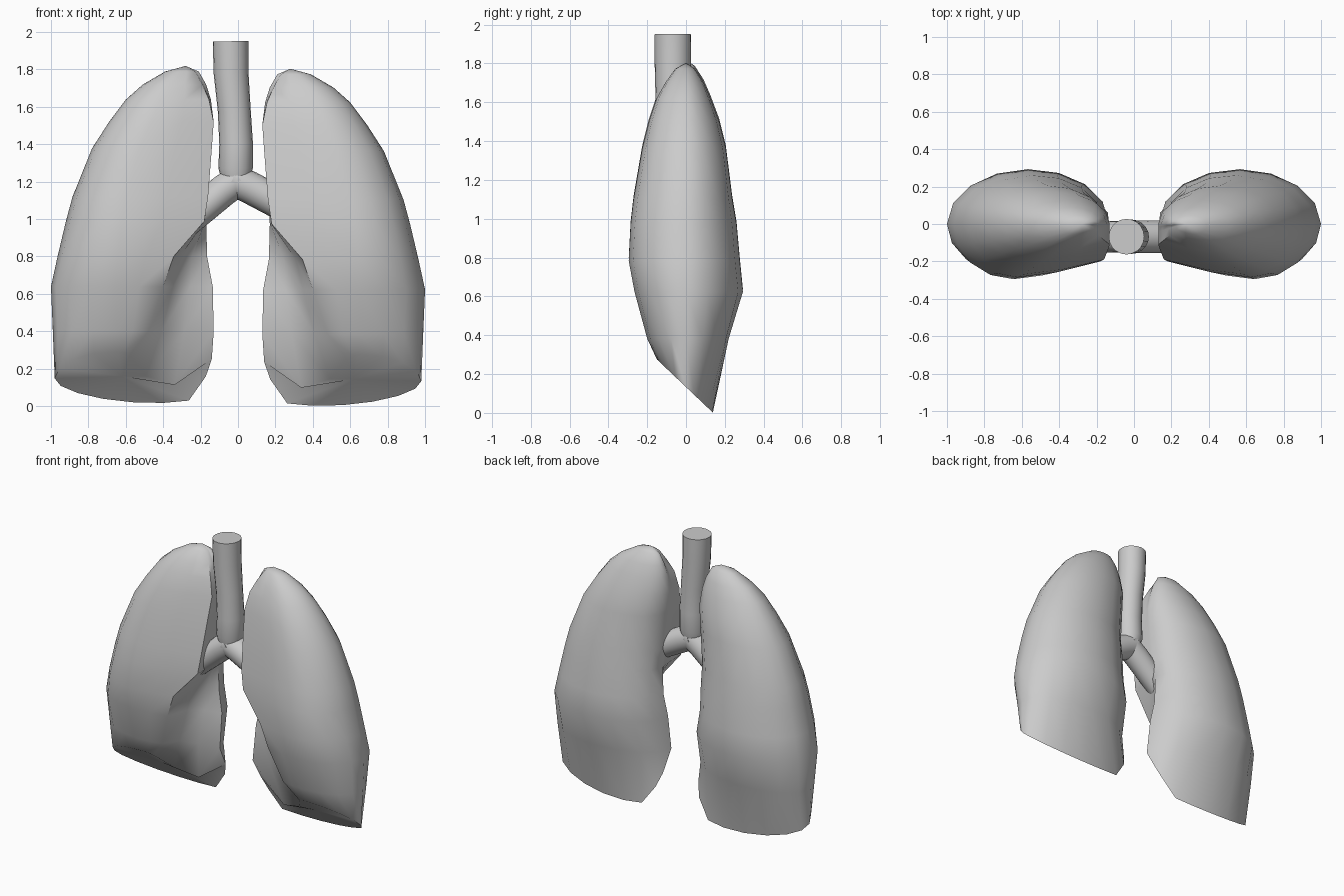
import bpy, bmesh
from math import sin, cos, pi
from mathutils import Vector

if "Cube" in bpy.data.objects:
    bpy.data.objects.remove(bpy.data.objects["Cube"])


def skin(name, rings, top, bottom, angle):
    """Bridge equal-length rings, close both ends with a fan, shade smooth."""
    bm = bmesh.new()
    rows = [[bm.verts.new(p) for p in r] for r in rings]
    n = len(rows[0])
    for a, b in zip(rows, rows[1:]):
        for i in range(n):
            j = (i + 1) % n
            bm.faces.new((a[i], a[j], b[j], b[i]))
    for row, tip in ((rows[0], top), (rows[-1], bottom)):
        v = bm.verts.new(tip)
        for i in range(n):
            bm.faces.new((row[i], row[(i + 1) % n], v))
    bmesh.ops.recalc_face_normals(bm, faces=bm.faces)
    me = bpy.data.meshes.new(name)
    bm.to_mesh(me)
    bm.free()
    ob = bpy.data.objects.new(name, me)
    bpy.context.collection.objects.link(ob)
    bpy.ops.object.select_all(action='DESELECT')
    ob.select_set(True)
    bpy.context.view_layer.objects.active = ob
    bpy.ops.object.shade_smooth_by_angle(angle=angle)
    return ob


def lung_section(xi, xo, yf, yb, xe, ye, yi):
    """Outline: rounded back, hollow inner side, front edge, rounded front."""
    xm, hw = (xi + xo) / 2, (xo - xi) / 2
    pts = []
    for k in range(9):
        a = pi * k / 8
        pts.append((xm + hw * cos(a), yb * sin(a) + yi * (1 - cos(a)) / 2))
    for t, u in ((0.45, 0.12), (0.8, 0.38)):
        pts.append((xi + (xe - xi) * t, yi + (ye - yi) * u))
    pts.append((xe, ye))
    xf = xi + 0.6 * (xo - xi)
    pts.append(((xe + xf) / 2, 0.65 * yf + 0.35 * ye))
    for k in range(4):
        a = pi / 2 * (1 - k / 4)
        pts.append((xf + (xo - xf) * cos(a), yf * sin(a)))
    return pts


# z, inner x, outer x, front y, back y, front edge x, front edge y, inner y
LEVELS = [
    (1.77, .21, .39, -.055, .045, .23, -.03, 0),
    (1.70, .17, .51, -.105, .09, .19, -.06, 0),
    (1.62, .145, .60, -.15, .125, .155, -.09, 0),
    (1.50, .13, .69, -.19, .17, .13, -.11, 0),
    (1.36, .145, .78, -.225, .205, .14, -.14, 0),
    (1.10, .165, .885, -.27, .238, .16, -.19, 0),
    (.97, .17, .92, -.285, .25, .18, -.20, .02),
    (.78, .165, .965, -.295, .267, .345, -.24, .02),
    (.62, .135, 1.0, -.265, .288, .40, -.23, .01),
    (.38, .13, .99, -.20, .23, .48, -.175, -.02),
]
BASE = (.14, .98, -.15, .105, .58, -.13, .06)


def lung(name, side, lift):
    rings = [[(side * x, y, z + lift) for x, y in lung_section(*s)]
             for z, *s in LEVELS]
    # slanted base, low at the back, raised at the inner corner
    rings.append([(side * x, y, 0.13 - 0.95 * y + lift
                   + 0.16 * max(0, 1 - (x - .14) / .09))
                  for x, y in lung_section(*BASE)])
    skin(name, rings, (side * .28, 0, 1.80 + lift),
         (side * .62, 0.01, 0.14 + lift), 1.0)


def tube(name, path, sides=20):
    pts = [Vector(p[:3]) for p in path]
    rings = []
    for i, p in enumerate(pts):
        d = (pts[min(i + 1, len(pts) - 1)] - pts[max(i - 1, 0)]).normalized()
        u = Vector((0, 1, 0))
        v = d.cross(u).normalized()
        r = path[i][3]
        rings.append([p + r * (u * cos(2 * pi * k / sides)
                               + v * sin(2 * pi * k / sides))
                      for k in range(sides)])
    skin(name, rings, pts[0], pts[-1], 0.8)


# lungs
lung("right_side_lung", 1, 0.003)
lung("left_side_lung", -1, 0.018)

# windpipe and its two branches
Y = -.068
tube("windpipe", [(-.04, Y, 1.95, .095), (-.037, Y, 1.78, .093),
                  (-.02, Y, 1.58, .088), (-.01, Y, 1.40, .09),
                  (-.013, Y, 1.27, .092), (-.01, Y, 1.19, .07)])
tube("left_branch", [(.01, Y, 1.215, .085), (-.08, Y, 1.15, .085),
                     (-.26, Y, .995, .08), (-.36, Y, .91, .075)])
tube("right_branch", [(-.03, Y, 1.21, .085), (.06, Y, 1.17, .087),
                      (.36, Y, 1.01, .085)])
